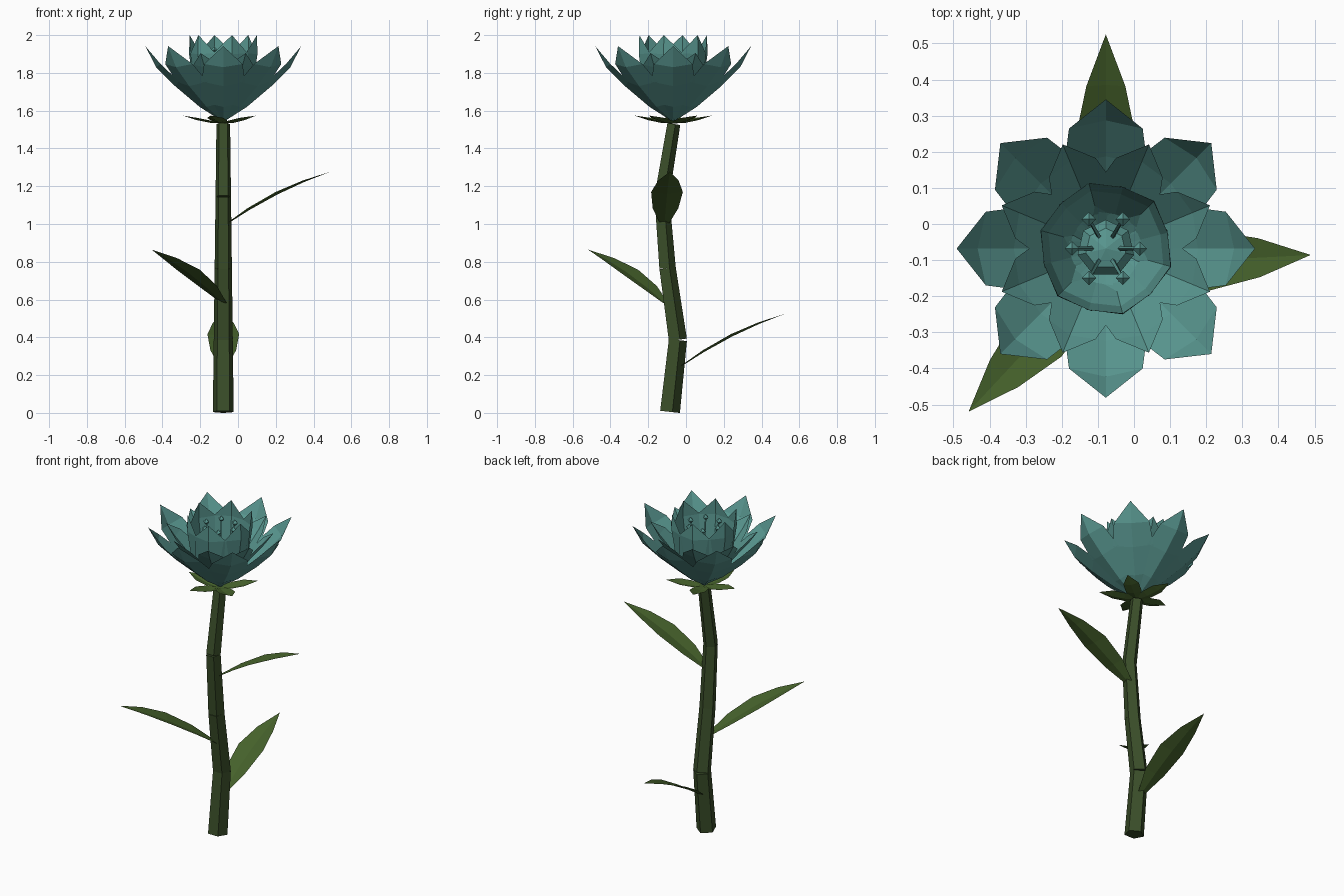
import bpy, bmesh, math
from mathutils import Matrix, Vector

if "Cube" in bpy.data.objects:
    bpy.data.objects.remove(bpy.data.objects["Cube"])

def material(name, rgb):
    m = bpy.data.materials.new(name)
    m.diffuse_color = (*rgb, 1)
    m.use_nodes = True
    m.node_tree.nodes["Principled BSDF"].inputs["Base Color"].default_value = m.diffuse_color
    return m

TEAL = material("petal_teal", (0.10, 0.31, 0.28))
STEM = material("stem_green", (0.042, 0.075, 0.022))
LEAF = material("leaf_green", (0.06, 0.12, 0.024))

def finish(bm, name, mat):
    me = bpy.data.meshes.new(name)
    bm.to_mesh(me)
    bm.free()
    me.materials.append(mat)
    ob = bpy.data.objects.new(name, me)
    bpy.context.collection.objects.link(ob)
    return ob

def blade(name, origin, angle, rows, cup, mat):
    """Creased blade; rows = (distance, height, half width), edges lifted by cup."""
    bm = bmesh.new()
    out = Vector((math.cos(angle), math.sin(angle), 0))
    side = Vector((-out.y, out.x, 0))
    wmax = max(r[2] for r in rows)
    rings = []
    for i, (d, h, w) in enumerate(rows):
        a, b = rows[max(i - 1, 0)], rows[min(i + 1, len(rows) - 1)]
        t = Vector((b[0] - a[0], b[1] - a[1])).normalized()
        lift = (out * -t.y + Vector((0, 0, t.x))) * cup * w / wmax
        p = Vector(origin) + out * d + Vector((0, 0, h))
        mid = bm.verts.new(p)
        if w == 0:
            rings.append((mid, mid, mid))
        else:
            rings.append((bm.verts.new(p + side * w + lift), mid,
                          bm.verts.new(p - side * w + lift)))
    for r0, r1 in zip(rings, rings[1:]):
        for k in (0, 1):
            vs = [r0[k], r0[k + 1], r1[k + 1], r1[k]]
            bm.faces.new(list(dict.fromkeys(vs)))
    return finish(bm, name, mat)

def rod(name, a, b, r1, r2, sides, mat):
    """Tapered straight rod between two points."""
    a, b = Vector(a), Vector(b)
    bm = bmesh.new()
    bmesh.ops.create_cone(bm, cap_ends=True, segments=sides, radius1=r1, radius2=r2,
                          depth=(b - a).length)
    q = Vector((0, 0, 1)).rotation_difference(b - a)
    bm.transform(Matrix.Translation((a + b) / 2) @ q.to_matrix().to_4x4())
    return finish(bm, name, mat)

CX, CY = -0.078, -0.068

# Stem: four bent five-sided segments
path = [(-0.09, 0.006), (-0.048, 0.386), (-0.102, 0.766), (-0.132, 1.145), (-0.068, 1.53)]
radii = [0.058, 0.053, 0.048, 0.043, 0.038]
for i in range(4):
    (y0, z0), (y1, z1) = path[i], path[i + 1]
    rod(f"stem_segment_{i + 1}", (CX, y0, z0), (CX, y1, z1), radii[i], radii[i + 1], 5, STEM)

# Leaves
leaf = [(0, 0, 0.02), (0.13, 0.082, 0.068), (0.28, 0.165, 0.084),
        (0.42, 0.230, 0.054), (0.56, 0.285, 0)]
for i, (org, deg) in enumerate([((-0.07, -0.115, 0.992), 3),
                                ((-0.076, -0.11, 0.58), -133),
                                ((CX, -0.035, 0.24), 90)]):
    blade(f"leaf_{i + 1}", org, math.radians(deg), leaf, 0.014, LEAF)

# Sepals
sepal = [(0, 0, 0.015), (0.07, 0.004, 0.045), (0.14, 0.018, 0.045), (0.215, 0.042, 0)]
for i in range(5):
    blade(f"sepal_{i + 1}", (CX, CY, 1.532), math.radians(36 + 72 * i), sepal, 0.012, LEAF)

# Petal rings: name, count, first angle, profile, cup depth
rings = [
    ("outer_petal", 8, 0, [(0, 1.54, 0.015), (0.125, 1.62, 0.07), (0.255, 1.73, 0.115),
                           (0.355, 1.83, 0.102), (0.413, 1.942, 0)], 0.032),
    ("middle_petal", 8, 22.5, [(0, 1.55, 0.015), (0.10, 1.635, 0.058), (0.19, 1.745, 0.088),
                               (0.26, 1.83, 0.07), (0.312, 1.905, 0)], 0.028),
    ("inner_petal", 6, 44.5, [(0, 1.56, 0.015), (0.10, 1.63, 0.07), (0.165, 1.745, 0.105),
                              (0.188, 1.90, 0.095), (0.185, 2.0, 0)], 0.042),
]
for name, n, start, rows, cup in rings:
    for i in range(n):
        blade(f"{name}_{i + 1}", (CX, CY, 0), math.radians(start + 360 * i / n), rows, cup, TEAL)

# Flower centre
bm = bmesh.new()
bmesh.ops.create_uvsphere(bm, u_segments=7, v_segments=4, radius=0.08)
bm.transform(Matrix.Translation((CX, CY, 1.66)) @ Matrix.Diagonal((1, 1, 0.6, 1)))
finish(bm, "flower_centre", TEAL)

# Stamens: thin filaments with faceted heads
for i in range(6):
    a = math.radians(60 * i)
    tip = Vector((CX + 0.094 * math.cos(a), CY + 0.094 * math.sin(a), 1.92))
    rod(f"filament_{i + 1}", (CX + 0.03 * math.cos(a), CY + 0.03 * math.sin(a), 1.66),
        tip, 0.007, 0.005, 4, TEAL)
    bm = bmesh.new()
    bmesh.ops.create_uvsphere(bm, u_segments=4, v_segments=2, radius=0.02)
    bm.transform(Matrix.Translation(tip))
    finish(bm, f"stamen_head_{i + 1}", TEAL)
